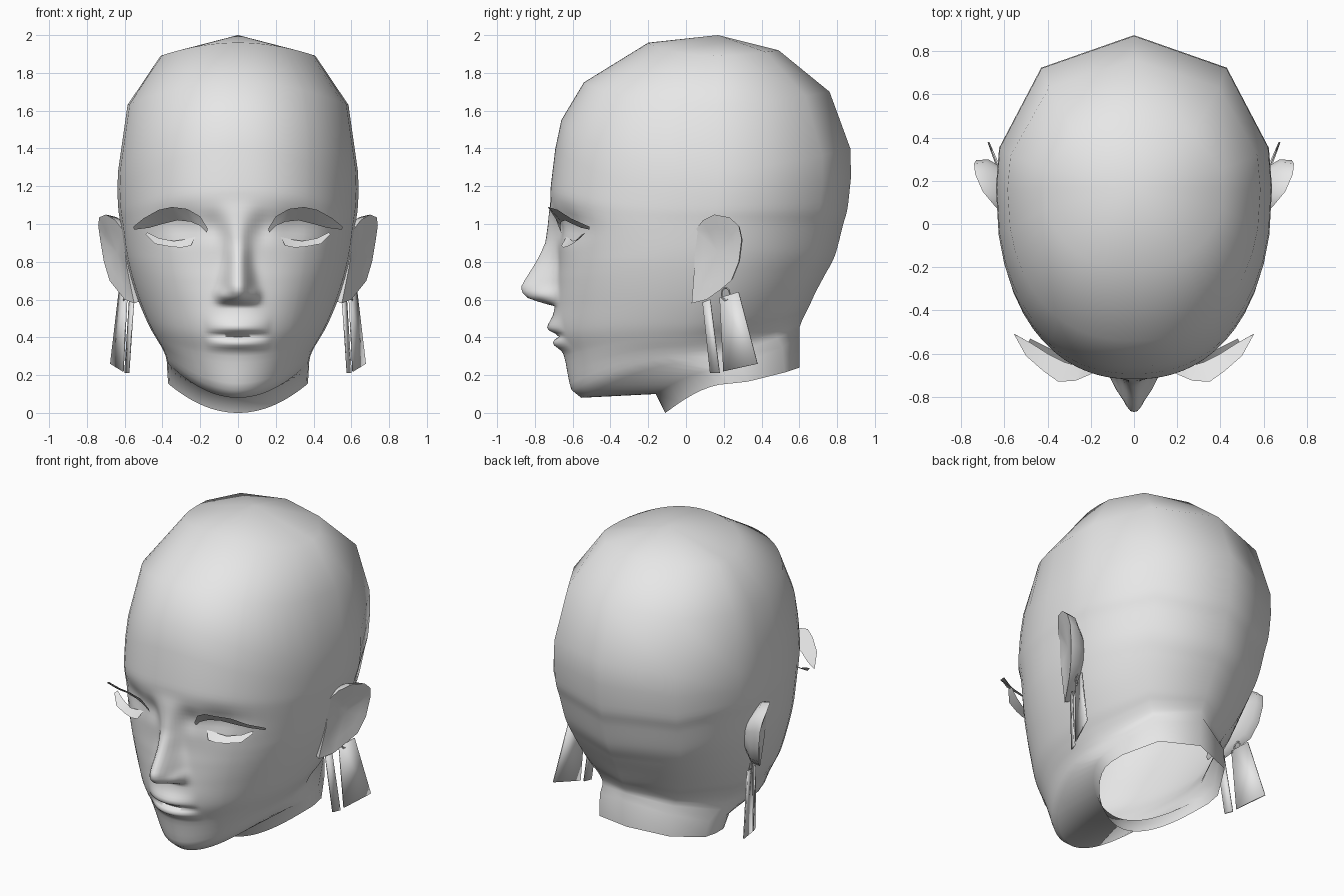
import bpy, bmesh, math
from mathutils import Vector

if "Cube" in bpy.data.objects:
    bpy.data.objects.remove(bpy.data.objects["Cube"])

grey = bpy.data.materials.new("plain_grey")
grey.diffuse_color = (0.8, 0.8, 0.8, 1)
grey.use_nodes = True
grey.node_tree.nodes["Principled BSDF"].inputs["Base Color"].default_value = grey.diffuse_color


def make(name, verts, faces, mirror=False, angle=60, thick=0, recalc=True):
    me = bpy.data.meshes.new(name)
    me.from_pydata([tuple(v) for v in verts], [], faces)
    bm = bmesh.new()
    bm.from_mesh(me)
    if recalc:
        bmesh.ops.recalc_face_normals(bm, faces=bm.faces)
    bm.to_mesh(me)
    bm.free()
    ob = bpy.data.objects.new(name, me)
    bpy.context.collection.objects.link(ob)
    me.materials.append(grey)
    bpy.ops.object.select_all(action='DESELECT')
    ob.select_set(True)
    bpy.context.view_layer.objects.active = ob
    bpy.ops.object.shade_smooth_by_angle(angle=math.radians(angle))
    if thick:
        ob.modifiers.new("thickness", 'SOLIDIFY').thickness = thick
    if mirror:
        ob.modifiers.new("mirror", 'MIRROR')
    return ob


def lookup(table, z):
    """Linear interpolation in a small table sorted by height."""
    if z <= table[0][0]:
        return table[0][1]
    for (a, p), (b, q) in zip(table, table[1:]):
        if z <= b:
            return p + (q - p) * (z - a) / (b - a)
    return table[-1][1]


def bump(x, z, cx, cz, rx, rz):
    return math.exp(-((x - cx) / rx) ** 2 - ((z - cz) / rz) ** 2)


NOSE = [(.565, 0), (.585, .08), (.61, .15), (.64, .18), (.67, .185),
        (.7, .17), (.8, .115), (.9, .06), (1.0, .03), (1.12, 0)]
NOSE_W = [(.6, .078), (.7, .070), (.8, .058), (.95, .058), (1.1, .09)]


def relief(x, z):
    """How far the face stands forward of the plain head shape."""
    x = abs(x)
    d = lookup(NOSE, z) * math.exp(-(x / lookup(NOSE_W, z)) ** 2.4)
    d += .035 * bump(x, z, .085, .625, .03, .035)            # nostril wings
    d -= .042 * bump(x, z, .30, .995, .15, .085)             # eye sockets
    d -= .020 * bump(x, z, .13, .98, .05, .07)
    d += .012 * bump(x, z, 0, .48, .18, .09)                 # muzzle
    m = max(0, 1 - (x / .175) ** 2)                          # lips
    d += m * (.036 * bump(0, z, 0, .445, 1, .05 if z > .445 else .020)
              - .022 * bump(0, z, 0, .407, 1, .013)
              + .032 * bump(0, z, 0, .365, 1, .028))
    return d


# Head rings: front z, front y, side z, side y, half width, back z, back y, steps to next
RINGS = [
    (1.96, -.20, 1.89, .17, .41, 1.92, .49, 1),
    (1.75, -.54, 1.63, .16, .585, 1.70, .76, 1),
    (1.55, -.66, 1.28, .17, .635, 1.40, .87, 2),
    (1.25, -.71, 1.10, .16, .635, 1.12, .86, 5),
    (1.10, -.715, 1.0, .13, .622, .99, .83, 9),
    (.85, -.68, .85, .10, .60, .83, .787, 6),
    (.70, -.685, .73, .08, .572, .73, .735, 9),
    (.58, -.69, .60, .05, .53, .64, .687, 10),
    (.42, -.685, .47, .0, .475, .56, .65, 8),
    (.30, -.645, .39, -.03, .43, .52, .63, 3),
    (.20, -.625, .34, -.02, .40, .49, .615, 2),
    (.12, -.605, .30, .0, .383, .47, .607, 1),
    (.08, -.555, .27, .05, .377, .45, .60, 1),
    (.10, -.16, .23, .18, .375, .40, .60, 1),
    (.0, -.11, .155, .23, .37, .24, .60, 1),
]


def spline(p0, p1, p2, p3, t):
    return [b + .5 * t * (c - a + t * (2 * a - 5 * b + 4 * c - d + t * (3 * (b - c) + d - a)))
            for a, b, c, d in zip(p0, p1, p2, p3)]


loops = []
for i, r in enumerate(RINGS):
    if i == len(RINGS) - 1:
        loops.append(r)
        break
    for k in range(r[7]):
        loops.append(spline(RINGS[max(i - 1, 0)], r, RINGS[i + 1],
                            RINGS[min(i + 2, len(RINGS) - 1)], k / r[7]))

FRONT = [.03 * i for i in range(21)] + [.67, .74, .81, .88, .94, .98, 1]
BACK = [13, 50, 90]


def ring_points(r):
    zf, yf, zs, ys, w, zb, yb = r[:7]
    n = lookup([(.1, 1.85), (.8, 2.27)], zf)
    half = []
    for u in FRONT:
        x, z = u * w, zf + (zs - zf) * u * u
        y = ys - (ys - yf) * (1 - u ** n) ** (1 / n)
        if z < 1.3 and yf < -.6:
            y -= relief(x, z) * (1 - u ** 4)
        half.append((x, y, z))
    for a in BACK:
        c, s = max(0, math.cos(math.radians(a))), math.sin(math.radians(a))
        half.append((w * c ** .9, ys + (yb - ys) * s ** .9, zs + (zb - zs) * s ** 1.4))
    half[-1] = (0, yb, zb)
    return half + [(-x, y, z) for x, y, z in half[-2:0:-1]]


# Head and neck, open at the bottom
verts, faces = [(0, .17, 2.0)], []
for r in loops:
    verts += ring_points(r)
n = 2 * (len(FRONT) + len(BACK)) - 2
for j in range(n):
    faces.append((0, 1 + j, 1 + (j + 1) % n))
    for i in range(len(loops) - 1):
        a, b = 1 + i * n, 1 + (i + 1) * n
        faces.append((a + j, b + j, b + (j + 1) % n, a + (j + 1) % n))
make("head", verts, faces, angle=100)

# Ears: dished front, rim, and thick back shell narrowing into the head
rim = [Vector(p) for p in [
    (.55, .03, .58), (.60, .11, .60), (.64, .18, .65), (.68, .24, .70), (.71, .28, .80),
    (.73, .295, .92), (.74, .28, .99), (.735, .23, 1.035), (.70, .15, 1.05),
    (.65, .09, 1.02), (.61, .05, .97), (.59, .045, .78)]]
dish, root = Vector((.64, .17, .85)), Vector((.55, .20, .84))
m = len(rim)
verts = [dish] + [p.lerp(dish, .35) for p in rim] + rim
verts += [p.lerp(root, .06) + Vector((-.045, .01, 0)) for p in rim]
verts += [p.lerp(root, .6) + Vector((-.05, 0, 0)) for p in rim]
faces = []
for j in range(m):
    k = (j + 1) % m
    faces.append((0, 1 + j, 1 + k))
    for i in range(3):
        faces.append((1 + i * m + j, 1 + i * m + k, 1 + i * m + m + k, 1 + i * m + m + j))
make("ear", verts, faces, mirror=True)


def strip(name, inner, outer):
    """A thin curved blade whose face side looks forward and down."""
    c = len(inner)
    make(name, inner + outer, [(i, i + 1, c + i + 1, c + i) for i in range(c - 1)],
         mirror=True, recalc=False)


# Eyelashes
strip("upper_lash",
      [(.165, -.66, .955), (.20, -.665, .99), (.25, -.66, 1.012), (.32, -.64, 1.02),
       (.40, -.60, 1.0), (.47, -.555, .98), (.55, -.51, .97)],
      [(.16, -.67, .975), (.20, -.695, 1.04), (.27, -.725, 1.08), (.35, -.73, 1.09),
       (.42, -.68, 1.075), (.50, -.61, 1.03), (.555, -.51, .985)])
strip("lower_lash",
      [(.25, -.66, .885), (.30, -.65, .875), (.36, -.63, .88), (.44, -.60, .895), (.49, -.55, .945)],
      [(.22, -.63, .94), (.27, -.615, .92), (.34, -.60, .91), (.42, -.56, .925), (.48, -.53, .955)])

# Earrings: a wide and a narrow plate hung from a small hoop
make("earring_wide_plate", [(.585, .18, .61), (.625, .28, .64), (.67, .38, .26), (.605, .20, .22)],
     [(0, 1, 2, 3)], mirror=True, thick=.008)
make("earring_narrow_plate", [(.55, .09, .585), (.57, .13, .60), (.595, .18, .21), (.575, .13, .21)],
     [(0, 1, 2, 3)], mirror=True, thick=.008)
verts, faces = [], []
for i in range(10):
    a = math.tau * i / 10
    for k in range(4):
        b = math.tau * k / 4
        rad = .022 + .004 * math.cos(b)
        verts.append((.605 + .004 * math.sin(b) + .2 * rad * math.cos(a),
                      .21 + rad * math.cos(a), .63 + 1.5 * rad * math.sin(a)))
        faces.append((i * 4 + k, i * 4 + (k + 1) % 4,
                      (i + 1) % 10 * 4 + (k + 1) % 4, (i + 1) % 10 * 4 + k))
make("earring_hoop", verts, faces, mirror=True)
